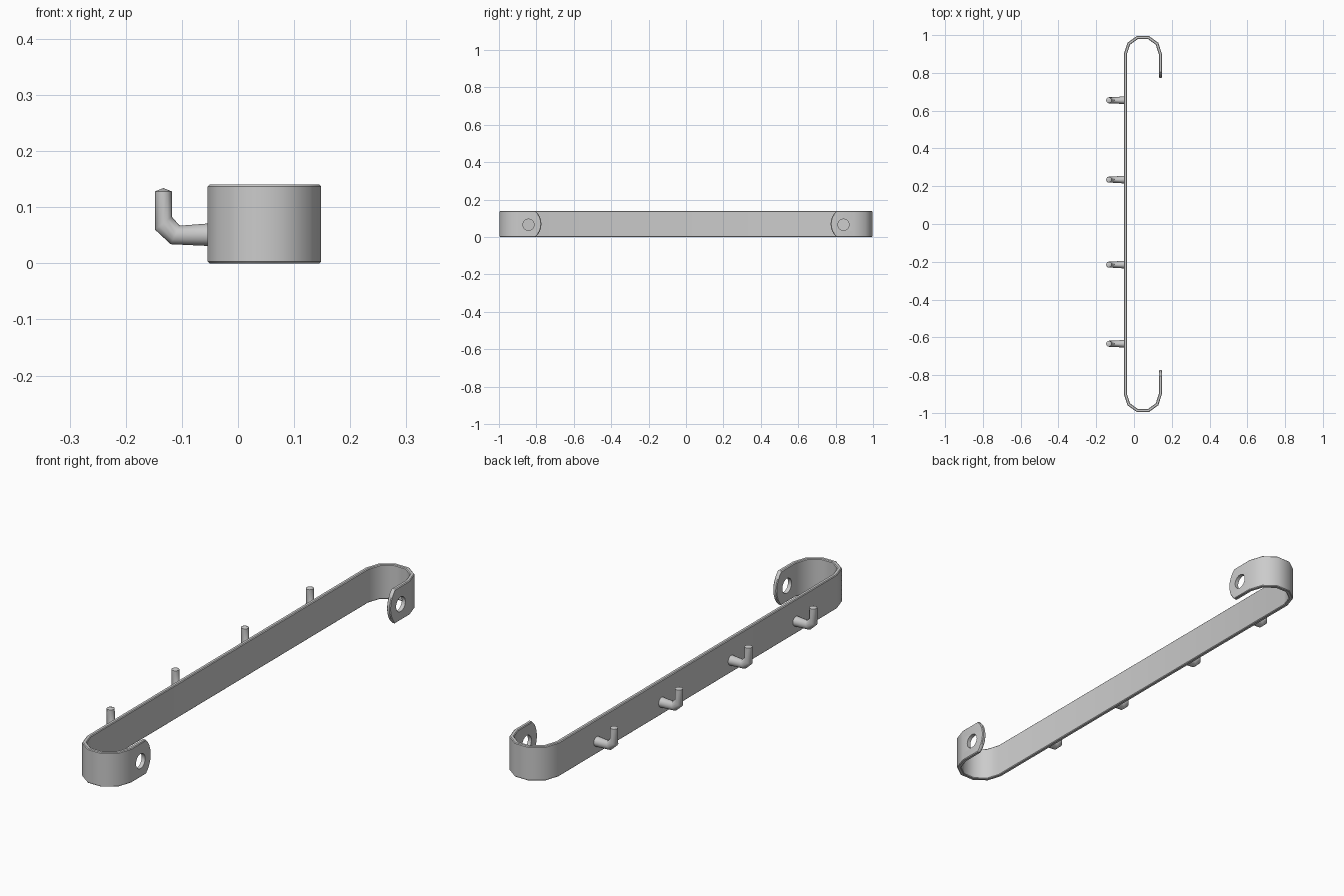
import bpy, bmesh, math
from math import sin, cos, pi

if "Cube" in bpy.data.objects:
    bpy.data.objects.remove(bpy.data.objects["Cube"], do_unlink=True)

metal = bpy.data.materials.new("grey_metal")
GREY = (0.6, 0.6, 0.6, 1)
metal.use_nodes = True
metal.diffuse_color = GREY
metal.node_tree.nodes["Principled BSDF"].inputs["Base Color"].default_value = GREY

HEIGHT, THICK = 0.14, 0.016
BEND_R, BEND_X, BEND_Y = 0.101, 0.047, 0.9
TIP_Y, TIP_R = 0.773, 0.091
HOLE_Y, HOLE_Z, HOLE_R = 0.842, 0.066, 0.03


def make_object(name, bm):
    mesh = bpy.data.meshes.new(name)
    bm.to_mesh(mesh)
    bm.free()
    mesh.materials.append(metal)
    obj = bpy.data.objects.new(name, mesh)
    bpy.context.collection.objects.link(obj)
    return obj


def activate(obj):
    bpy.ops.object.select_all(action='DESELECT')
    obj.select_set(True)
    bpy.context.view_layer.objects.active = obj


def smooth(obj, angle):
    activate(obj)
    bpy.ops.object.shade_smooth_by_angle(angle=math.radians(angle))


# Bent rail: a sheet following the path, with rounded tab tips
half = math.asin(HEIGHT / 2 / TIP_R)
bends = [pi * i / 5 for i in range(6)]
bm = bmesh.new()
columns = []
for k in range(9):
    a = half * (k / 4 - 1)
    z = HEIGHT / 2 + TIP_R * sin(a)
    tip = TIP_Y + TIP_R * (1 - cos(a))
    path = [(BEND_X + BEND_R, tip)]
    path += [(BEND_X + BEND_R * cos(t), BEND_Y + BEND_R * sin(t)) for t in bends]
    full = [(x, -y) for x, y in path] + path[::-1]
    columns.append([bm.verts.new((x, y, z)) for x, y in full])
for low, high in zip(columns, columns[1:]):
    for i in range(len(low) - 1):
        bm.faces.new((low[i], low[i + 1], high[i + 1], high[i]))
rail = make_object("bent_rail", bm)

solid = rail.modifiers.new("thickness", 'SOLIDIFY')
solid.thickness, solid.offset, solid.use_even_offset = THICK, 1, True
bevel = rail.modifiers.new("edge_chamfer", 'BEVEL')
bevel.width, bevel.segments = 0.003, 1
bevel.limit_method, bevel.angle_limit = 'ANGLE', math.radians(60)

# Screw holes through both tabs
cutters = []
for side in (-1, 1):
    bpy.ops.mesh.primitive_cylinder_add(
        vertices=24, radius=HOLE_R, depth=0.1, rotation=(0, pi / 2, 0),
        location=(BEND_X + BEND_R, side * HOLE_Y, HOLE_Z))
    cutter = bpy.context.object
    cutter.name = "hole_cutter"
    cutter.hide_render = True
    cutter.data.materials.append(metal)
    cutters.append(cutter)
    cut = rail.modifiers.new("screw_hole", 'BOOLEAN')
    cut.operation, cut.object, cut.solver = 'DIFFERENCE', cutter, 'EXACT'
activate(rail)
for name in [m.name for m in rail.modifiers]:
    bpy.ops.object.modifier_apply(modifier=name)
for cutter in cutters:
    bpy.data.objects.remove(cutter, do_unlink=True)
smooth(rail, 40)


# Upturned peg: rings of (centre x, centre z, ring direction x, z, side radius)
RINGS = [
    (-0.045, 0.051, 0, 0.0205, 0.0205),
    (-0.112, 0.0505, 0.008, 0.0165, 0.0165),
    (-0.133, 0.0715, 0.015, 0.0115, 0.016),
    (-0.133, 0.128, 0.015, 0, 0.015),
]
SIDES = 12


def make_peg(name, y):
    bm = bmesh.new()
    rings = []
    for cx, cz, dx, dz, r in RINGS:
        rings.append([bm.verts.new((cx + dx * cos(t), y + r * sin(t), cz + dz * cos(t)))
                      for t in (2 * pi * i / SIDES for i in range(SIDES))])
    tip = bm.verts.new((RINGS[-1][0], y, 0.134))
    for i in range(SIDES):
        j = (i + 1) % SIDES
        for a, b in zip(rings, rings[1:]):
            bm.faces.new((a[i], a[j], b[j], b[i]))
        bm.faces.new((rings[-1][i], rings[-1][j], tip))
    bm.faces.new(rings[0])
    bmesh.ops.recalc_face_normals(bm, faces=bm.faces)
    smooth(make_object(name, bm), 50)


for n, y in enumerate((-0.634, -0.215, 0.235, 0.655), 1):
    make_peg(f"hook_peg_{n}", y)
